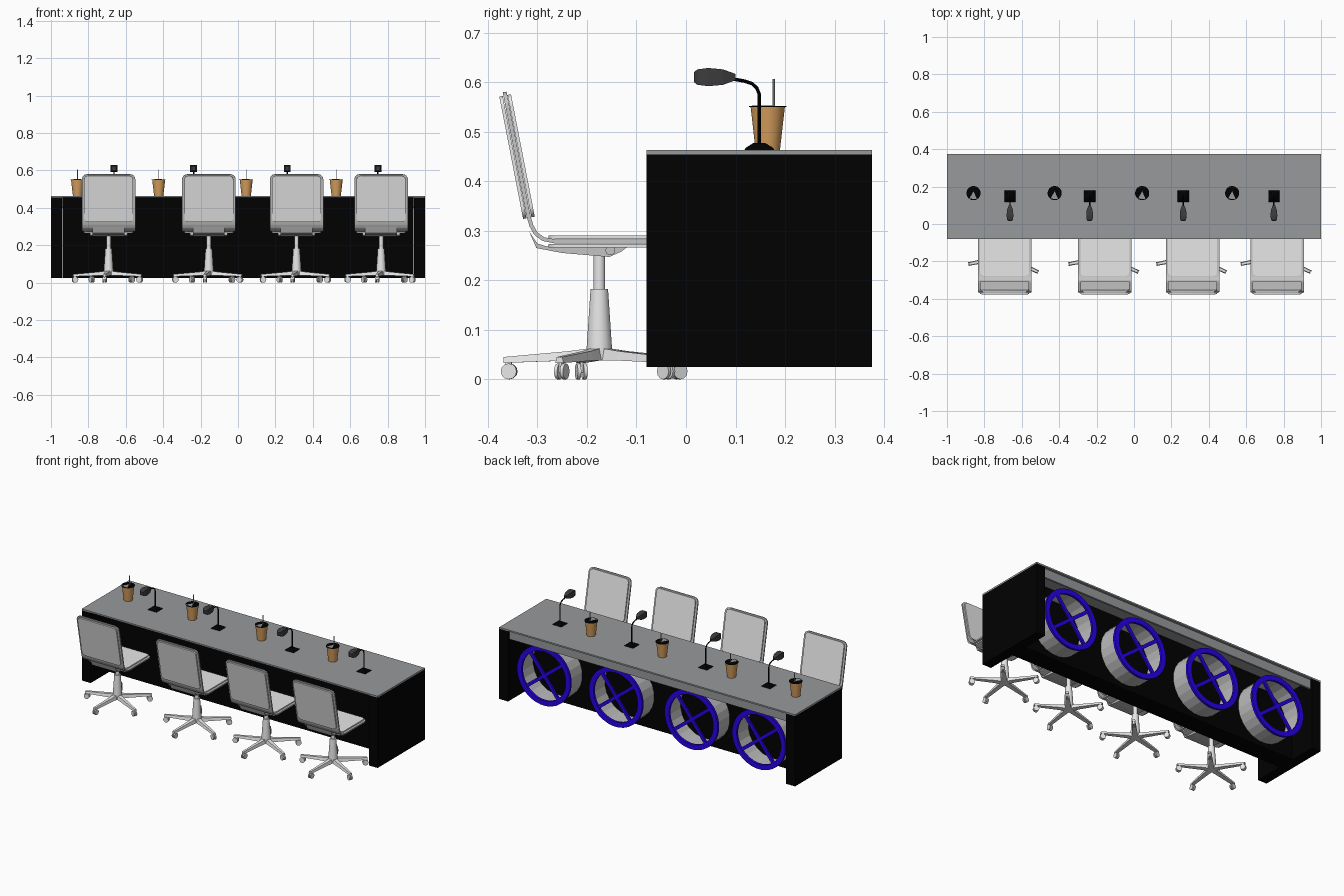
import bpy, bmesh, math
from mathutils import Vector, Matrix

if "Cube" in bpy.data.objects:
    bpy.data.objects.remove(bpy.data.objects["Cube"])


def mat(name, r, g, b):
    m = bpy.data.materials.new(name)
    m.diffuse_color = (r, g, b, 1)
    m.use_nodes = True
    m.node_tree.nodes["Principled BSDF"].inputs["Base Color"].default_value = m.diffuse_color
    return m


BLACK = mat("black", .0003, .0003, .0003)
DARK = mat("dark_grey", .045, .045, .048)
TOP = mat("desk_grey", .31, .32, .33)
PALE = mat("pale_grey", .8, .8, .8)
FRAME = mat("frame_grey", .55, .55, .55)
TUBE = mat("tube_grey", .5, .5, .5)
BLUE = mat("blue", .022, 0, .8)
TAN = mat("tan", .68, .35, .11)


def finish(name, bm, material, smooth=False):
    bmesh.ops.recalc_face_normals(bm, faces=bm.faces)
    me = bpy.data.meshes.new(name)
    bm.to_mesh(me)
    bm.free()
    me.materials.append(material)
    ob = bpy.data.objects.new(name, me)
    bpy.context.collection.objects.link(ob)
    if smooth:
        bpy.ops.object.select_all(action='DESELECT')
        ob.select_set(True)
        bpy.context.view_layer.objects.active = ob
        bpy.ops.object.shade_smooth_by_angle(angle=math.radians(40))
    return ob


def add_box(bm, lo, hi, turn=Matrix()):
    lo, hi = Vector(lo), Vector(hi)
    bmesh.ops.create_cube(bm, size=1, matrix=turn @ Matrix.Translation((lo + hi) / 2)
                          @ Matrix.Diagonal((*(hi - lo), 1)))


def box(name, lo, hi, material):
    bm = bmesh.new()
    add_box(bm, lo, hi)
    return finish(name, bm, material)


def add_loft(bm, rings, closed=False):
    """Skin equal-length point rings; cap the ends unless closed."""
    vs = [[bm.verts.new(p) for p in r] for r in rings]
    n = len(vs[0])
    pairs = list(zip(vs, vs[1:])) + ([(vs[-1], vs[0])] if closed else [])
    for a, b in pairs:
        for i in range(n):
            bm.faces.new((a[i], a[(i + 1) % n], b[(i + 1) % n], b[i]))
    if not closed:
        bm.faces.new(vs[0])
        bm.faces.new(vs[-1])


def lathe(name, profile, material, centre, axis='Z', n=16, closed=False, smooth=True):
    """Turn (radius, distance) pairs about the z or y axis."""
    bm = bmesh.new()
    rings = []
    for r, h in profile:
        ring = []
        for i in range(n):
            a = math.tau * (i + .5) / n
            c, s = r * math.cos(a), r * math.sin(a)
            p = (c, s, h) if axis == 'Z' else (c, h, s)
            ring.append(Vector(centre) + Vector(p))
        rings.append(ring)
    add_loft(bm, rings, closed)
    return finish(name, bm, material, smooth)


def sheet(name, path, half, thick, corner, material, offset=0):
    """Bent plate following a (y, z) path with rounded end corners."""
    pts = [Vector(p) for p in path]
    fine = []
    for a, b in zip(pts, pts[1:]):
        k = max(1, int((b - a).length / .004))
        fine += [a.lerp(b, i / k) for i in range(k)]
    fine.append(pts[-1])
    dist = [0]
    for a, b in zip(fine, fine[1:]):
        dist.append(dist[-1] + (b - a).length)
    rings = []
    for i, p in enumerate(fine):
        t = (fine[min(i + 1, len(fine) - 1)] - fine[max(i - 1, 0)]).normalized()
        nrm = Vector((-t.y, t.x))
        e = max(0, corner - min(dist[i], dist[-1] - dist[i]))
        w = half - corner + math.sqrt(max(0, corner ** 2 - e ** 2))
        f, k = p + nrm * (offset + thick / 2), p + nrm * (offset - thick / 2)
        rings.append([(-w, *f), (w, *f), (w, *k), (-w, *k)])
    bm = bmesh.new()
    add_loft(bm, rings)
    return finish(name, bm, material, True)


def repeat(objs, xs):
    """Place the parts at the first x and linked copies at the others."""
    for ob in objs:
        for x in xs[1:]:
            c = ob.copy()
            c.location.x = x
            bpy.context.collection.objects.link(c)
        ob.location.x = xs[0]


# Desk
box("desk_top", (-1, -.08, .454), (1, .375, .463), TOP)
box("desk_apron", (-.94, .348, .4), (.94, .36, .454), TOP)
box("modesty_panel", (-.937, .1, .025), (.937, .21, .454), BLACK)
for side, x in (("left", -.97), ("right", .97)):
    box("desk_side_" + side, (x - .03, -.08, .025), (x + .03, .375, .454), BLACK)

# Chair: bent shell and pads
CY = -.175
shell_path = [(-.366, .58), (-.318, .33), (-.312, .31), (-.303, .294),
              (-.288, .283), (-.265, .2785), (-.045, .2785)]
back_path = [(-.365, .573), (-.317, .326)]
seat_path = [(-.278, .2785), (-.05, .2785)]
chair = [sheet("chair_shell", shell_path, .143, .008, .03, FRAME)]
for label, path in (("back", back_path), ("seat", seat_path)):
    for side, off in (("inner", .0085), ("outer", -.0085)):
        chair.append(sheet(f"chair_{label}_pad_{side}", path, .131, .007, .022, PALE, off))

# Chair: tilt mechanism under the seat
side_shape = [(-.317, .299), (-.300, .274), (-.28, .268), (-.115, .27),
              (-.13, .258), (-.155, .247), (-.25, .255), (-.302, .265)]
bm = bmesh.new()
add_loft(bm, [[(x, y, z) for y, z in side_shape] for x in (-.085, .085)])
chair.append(finish("chair_mechanism", bm, FRAME))
bm = bmesh.new()
bmesh.ops.create_cone(bm, cap_ends=True, segments=10, radius1=.01, radius2=.01, depth=.2,
                      matrix=Matrix.Translation((0, -.153, .26)) @ Matrix.Rotation(math.pi / 2, 4, 'Y'))
chair.append(finish("chair_tilt_knob", bm, FRAME, True))

# Chair: column, star base and twin casters
chair.append(lathe("chair_column", [(.027, .04), (.026, .065), (.018, .182), (.012, .182), (.012, .26)],
                   PALE, (0, CY, 0)))
legs, wheels = bmesh.new(), bmesh.new()
for k in range(5):
    turn = Matrix.Translation((0, CY, 0)) @ Matrix.Rotation(math.radians(-96.5 + 72 * k), 4, 'Z')
    rings = []
    for r, w, lo, hi in ((.0, .016, .038, .065), (.06, .014, .038, .057), (.194, .009, .033, .045)):
        rings.append([turn @ Vector(p) for p in
                      ((r, -w, lo), (r, w, lo), (r, w * .7, hi), (r, -w * .7, hi))])
    add_loft(legs, rings)
    add_box(legs, (.178, -.003, .014), (.19, .003, .036), turn)
    for s in (-1, 1):
        bmesh.ops.create_cone(wheels, cap_ends=True, segments=12, radius1=.016, radius2=.016, depth=.007,
                              matrix=turn @ Matrix.Translation((.183, s * .0065, .016))
                              @ Matrix.Rotation(math.pi / 2, 4, 'X'))
chair.append(finish("chair_base_legs", legs, PALE))
chair.append(finish("chair_casters", wheels, PALE, True))
repeat(chair, (-.692, -.156, .313, .765))

# Cup with lid and straw
cup_y = .165
cup = [lathe("cup", [(.025, .463), (.035, .55)], TAN, (0, cup_y, 0), n=20),
       lathe("cup_lid", [(.038, .55), (.038, .552)], BLACK, (0, cup_y, 0), n=20),
       lathe("straw", [(.0025, .55), (.0025, .606)], TUBE, (0, cup_y + .012, 0), n=8)]
bm = bmesh.new()
add_loft(bm, [[(-.022, cup_y - .029, z), (.018, cup_y - .032, z), (0, cup_y + .01, z)]
              for z in (.5515, .553)])
cup.append(finish("lid_opening", bm, TOP))
repeat(cup, (-.858, -.424, .044, .525))

# Microphone: foot, bent stem and head
my = .148
bm = bmesh.new()
add_loft(bm, [[(-h, my - h, z), (h, my - h, z), (h, my + h, z), (-h, my + h, z)]
              for h, z in ((.03, .463), (.028, .467), (.012, .477))])
mic = [finish("microphone_foot", bm, BLACK)]
stem = [(my, .465), (my, .575), (.143, .588), (.133, .597), (.118, .602), (.095, .606)]
bm = bmesh.new()
rings = []
for i, p in enumerate(stem):
    t = (Vector(stem[min(i + 1, 5)]) - Vector(stem[max(i - 1, 0)])).normalized()
    rings.append([(.0035 * math.cos(a), p[0] - t.y * .0035 * math.sin(a), p[1] + t.x * .0035 * math.sin(a))
                  for a in (math.tau * j / 8 for j in range(8))])
add_loft(bm, rings)
mic.append(finish("microphone_stem", bm, BLACK, True))
mic.append(lathe("microphone_head", [(.014, .016), (.022, .023), (.026, .045), (.022, .075), (.009, .1)],
                 DARK, (0, 0, .61), 'Y', n=4, smooth=False))
repeat(mic, (-.663, -.237, .263, .748))

# Drum under the desk: open tube, rim and crossed bars
dz = .224
drum = [lathe("drum_tube", [(.172, .205), (.172, .328), (.162, .328), (.162, .205)],
              TUBE, (0, 0, dz), 'Y', n=24, closed=True, smooth=False),
        lathe("drum_rim", [(.18, .324), (.18, .339), (.15, .339), (.15, .324)],
              BLUE, (0, 0, dz), 'Y', n=32, closed=True)]
bm = bmesh.new()
for ang in (38, -52):
    add_box(bm, (-.155, .326, -.01), (.155, .337, .01),
            Matrix.Translation((0, 0, dz)) @ Matrix.Rotation(math.radians(ang), 4, 'Y'))
drum.append(finish("drum_cross_bars", bm, BLUE))
repeat(drum, (-.729, -.272, .239, .725))
